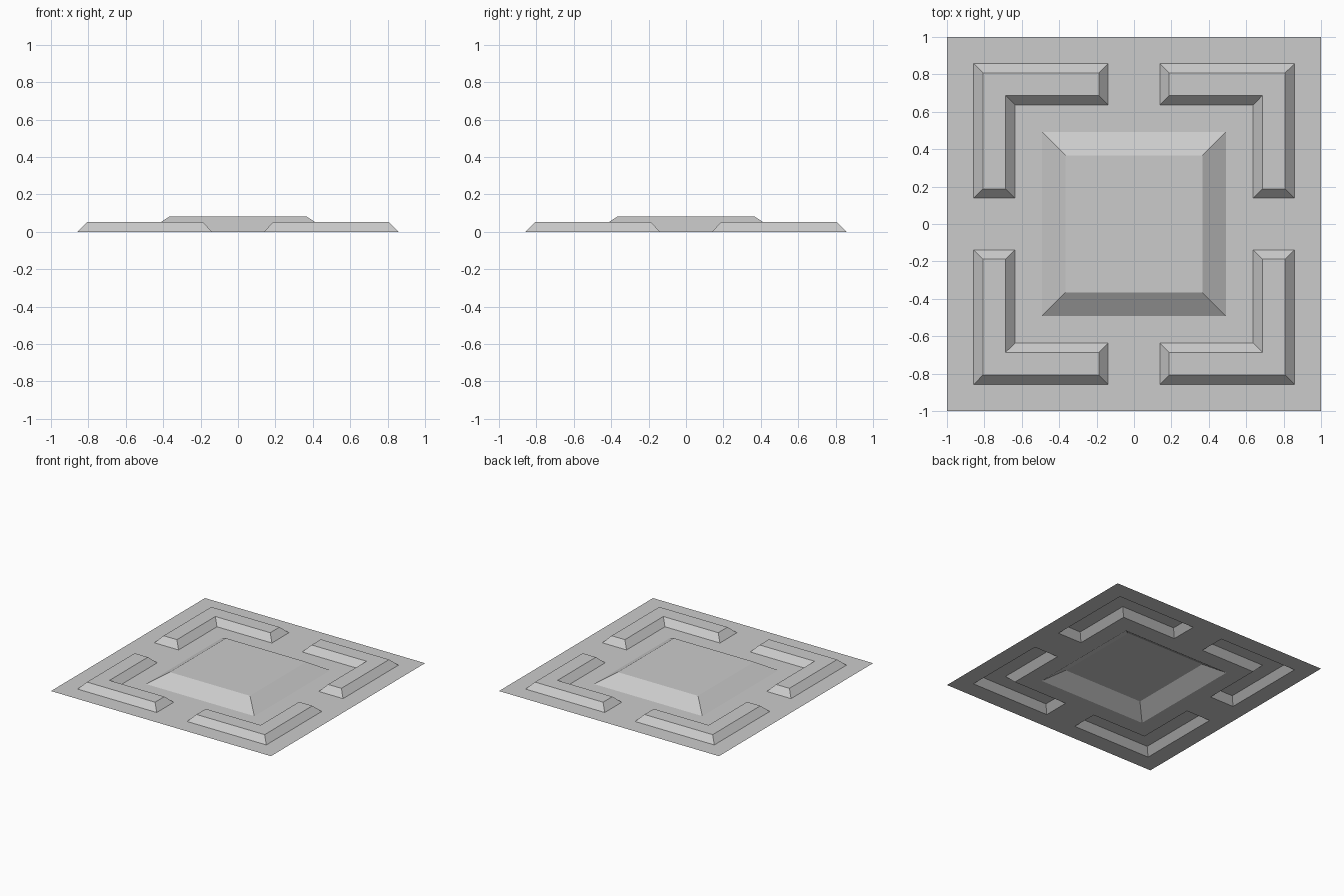
import bpy
import bmesh

cube = bpy.data.objects.get("Cube")
if cube:
    bpy.data.objects.remove(cube, do_unlink=True)

# Single grey finish
GREY = (0.6, 0.6, 0.6, 1.0)
mat = bpy.data.materials.new("plain_grey")
mat.use_nodes = True
mat.diffuse_color = GREY
mat.node_tree.nodes["Principled BSDF"].inputs["Base Color"].default_value = GREY

# Cut lines of the sheet, mirrored about the middle
EDGE, OUTER, INNER, CENTRE, GAP = 1.0, 0.858, 0.637, 0.493, 0.138
half = [GAP, CENTRE, INNER, OUTER, EDGE]
cuts = [-c for c in reversed(half)] + half


def in_centre(face):
    c = face.calc_center_median()
    return max(abs(c.x), abs(c.y)) < CENTRE


def in_corner(face):
    c = face.calc_center_median()
    low, high = sorted((abs(c.x), abs(c.y)))
    return low > GAP and INNER < high < OUTER


def emboss(bm, faces, bevel, height):
    bmesh.ops.inset_region(bm, faces=faces, thickness=bevel, depth=height,
                           use_even_offset=True)


# Flat open sheet
bm = bmesh.new()
grid = [[bm.verts.new((x, y, 0)) for x in cuts] for y in cuts]
for low, high in zip(grid, grid[1:]):
    for i in range(len(cuts) - 1):
        bm.faces.new((low[i], low[i + 1], high[i + 1], high[i]))
bm.normal_update()

# Raised centre panel and four L-shaped corner ridges, hollow underneath
centre = [f for f in bm.faces if in_centre(f)]
corners = [f for f in bm.faces if in_corner(f)]
emboss(bm, centre, 0.128, 0.083)
emboss(bm, corners, 0.05, 0.052)

# Merge the coplanar cells
bm.normal_update()
bmesh.ops.dissolve_limit(bm, angle_limit=0.02, verts=bm.verts[:], edges=bm.edges[:])

mesh = bpy.data.meshes.new("embossed_tile")
bm.to_mesh(mesh)
bm.free()
mesh.materials.append(mat)
tile = bpy.data.objects.new("embossed_tile", mesh)
bpy.context.collection.objects.link(tile)
